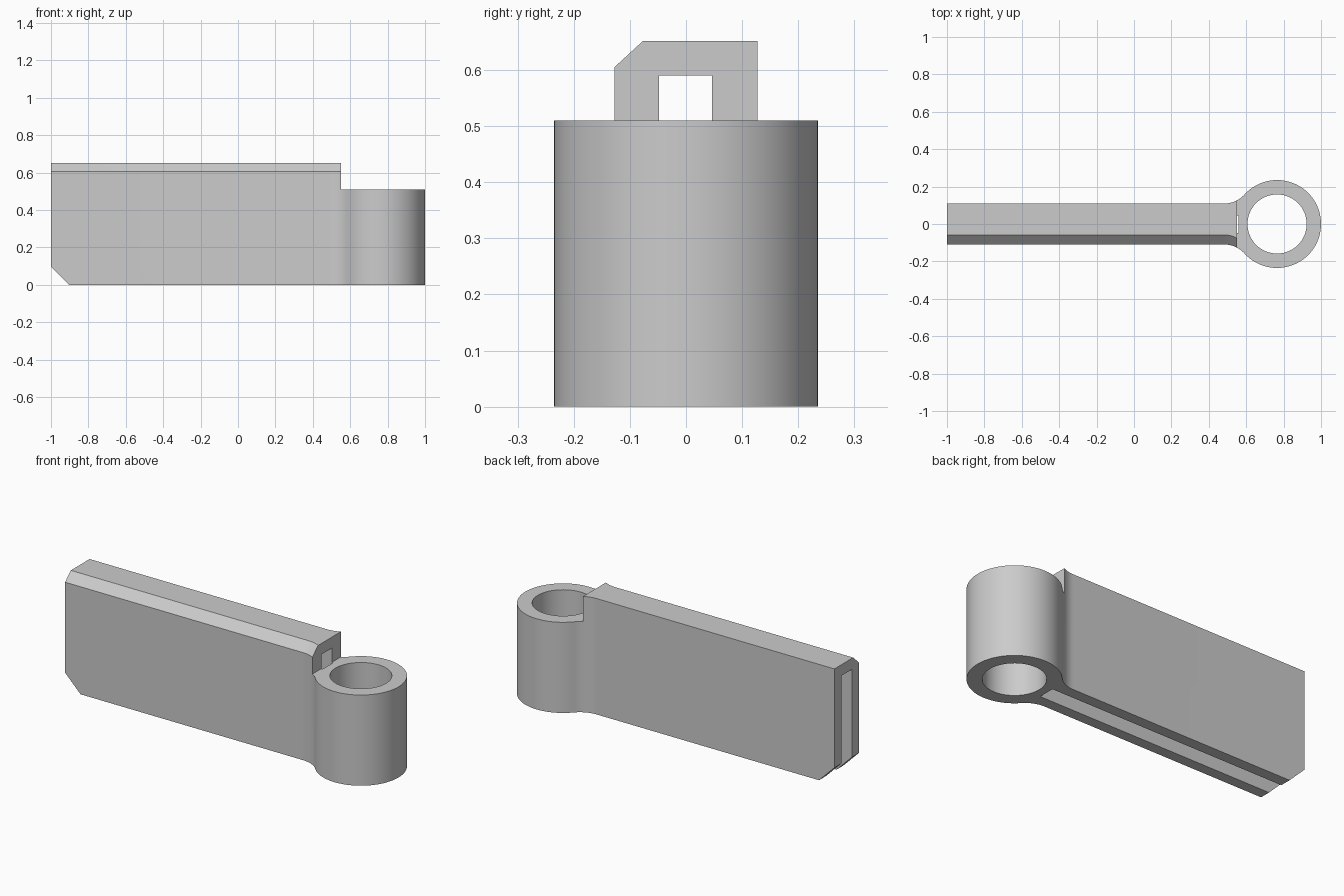
import bpy, bmesh
from math import sin, cos, atan2, pi, sqrt

if "Cube" in bpy.data.objects:
    bpy.data.objects.remove(bpy.data.objects["Cube"])

# Main dimensions
HALF = 0.109                 # half thickness of the arm
RING_X, RING_R, BORE_R = 0.765, 0.235, 0.158
RING_TOP, BEVEL_Z, ARM_TOP = 0.51, 0.605, 0.652
ARM_END, FLARE_X = 0.552, 0.48

grey = bpy.data.materials.new("plain grey")
grey.use_nodes = True
colour = (0.6, 0.6, 0.6, 1)
grey.diffuse_color = colour
grey.node_tree.nodes["Principled BSDF"].inputs["Base Color"].default_value = colour


def loft(name, layers):
    """Closed solid through matching loops of points."""
    bm = bmesh.new()
    loops = [[bm.verts.new(p) for p in layer] for layer in layers]
    n = len(loops[0])
    for a, b in zip(loops, loops[1:]):
        for i in range(n):
            j = (i + 1) % n
            bm.faces.new((a[i], a[j], b[j], b[i]))
    bm.faces.new(loops[0][::-1])
    bm.faces.new(loops[-1])
    bmesh.ops.recalc_face_normals(bm, faces=bm.faces)
    mesh = bpy.data.meshes.new(name)
    bm.to_mesh(mesh)
    bm.free()
    mesh.materials.append(grey)
    obj = bpy.data.objects.new(name, mesh)
    bpy.context.collection.objects.link(obj)
    return obj


def box(name, x0, x1, y0, y1, z0, z1):
    rect = [(x0, y0), (x1, y0), (x1, y1), (x0, y1)]
    return loft(name, [[(x, y, z) for x, y in rect] for z in (z0, z1)])


def cut(target, cutter):
    mod = target.modifiers.new("cut", "BOOLEAN")
    mod.operation, mod.solver, mod.object = "DIFFERENCE", "EXACT", cutter
    bpy.context.view_layer.objects.active = target
    bpy.ops.object.modifier_apply(modifier=mod.name)
    bpy.data.objects.remove(cutter)


# Outline: straight arm, tangent fillet, ring
dx = RING_X - FLARE_X
fil_r = (dx**2 + HALF**2 - RING_R**2) / (2 * (RING_R - HALF))
fil_y = HALF + fil_r
touch = atan2(dx, fil_y)     # fillet sweep up to the ring
front = [(-1, -HALF)]
for i in range(13):
    t = touch * i / 12
    front.append((FLARE_X + fil_r * sin(t), -fil_y + fil_r * cos(t)))
start = atan2(front[-1][1], front[-1][0] - RING_X)
arc = [(RING_X + RING_R * cos(start * (1 - i / 32)), RING_R * sin(start * (1 - i / 32)))
       for i in range(1, 33)]
half = front + arc
outline = half + [(x, -y) for x, y in half[-2::-1]]

# Body, with the front top edge sloped back
slope = 0.051
top = [(x, y + (slope if i < len(front) else 0), ARM_TOP)
       for i, (x, y) in enumerate(outline)]
body = loft("arm_with_ring", [[(x, y, 0) for x, y in outline],
                              [(x, y, BEVEL_Z) for x, y in outline], top])

# Step down to the ring
cut(body, box("step_cutter", ARM_END, 1.2, -1, 1, RING_TOP, 1))

# Round bore
circle = [(RING_X + BORE_R * cos(2 * pi * i / 64), BORE_R * sin(2 * pi * i / 64))
          for i in range(64)]
cut(body, loft("bore_cutter", [[(x, y, z) for x, y in circle] for z in (-1, 1)]))

# Long slot under the arm
cut(body, box("slot_cutter", -1.2, 0.56, -0.048, 0.046, -0.1, 0.59))

# Cut lower corner at the far end
corner = [(-1.1, -0.1), (-0.804, -0.1), (-1.1, 0.196)]
cut(body, loft("corner_cutter", [[(x, y, z) for x, z in corner] for y in (-1, 1)]))

body.select_set(True)
bpy.context.view_layer.objects.active = body
bpy.ops.object.shade_smooth_by_angle(angle=0.5)
